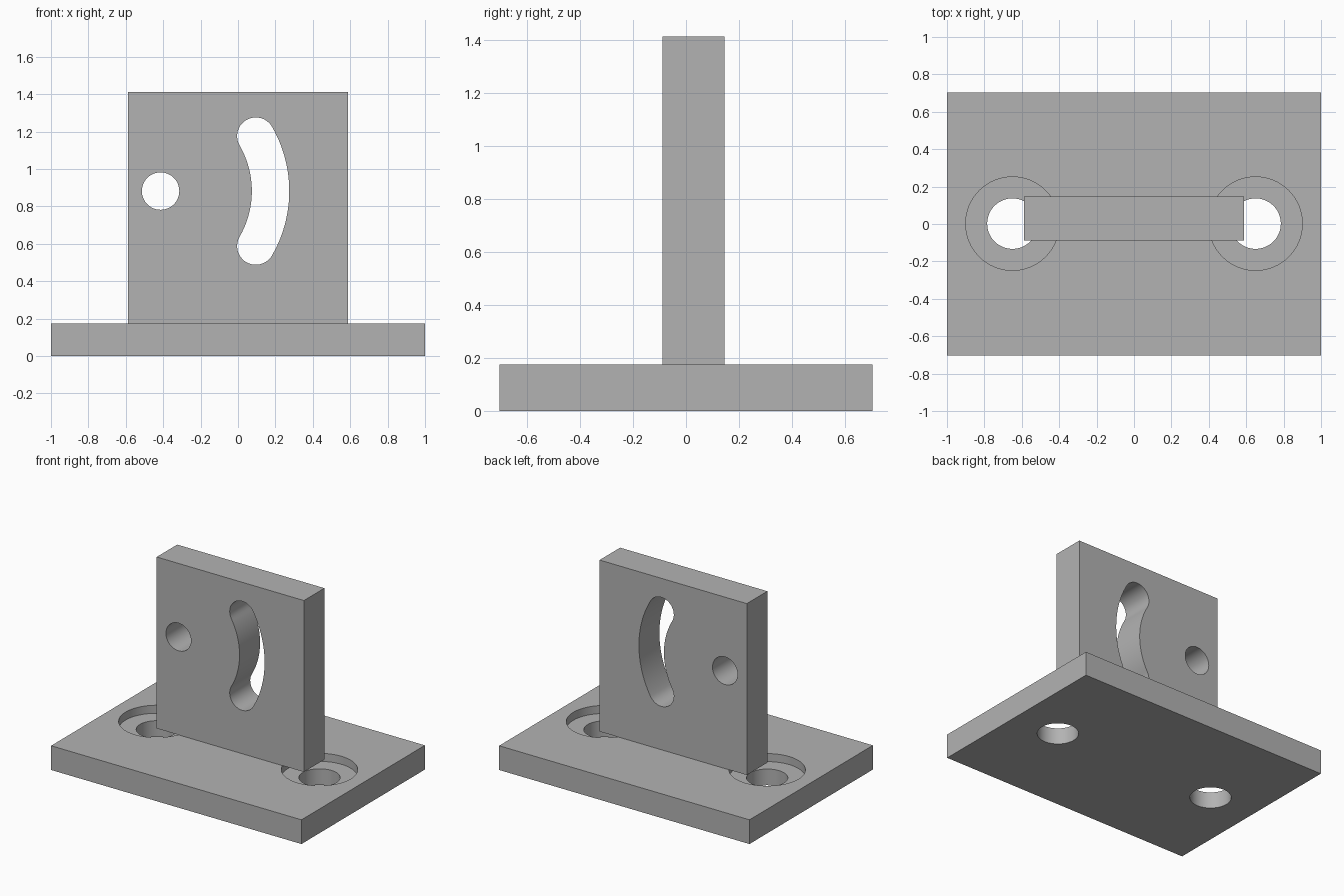
import bpy
import bmesh
from math import cos, sin, pi, radians
from mathutils import Vector

cube = bpy.data.objects.get("Cube")
if cube:
    bpy.data.objects.remove(cube)

# Single grey finish
grey = bpy.data.materials.new("plain grey")
grey.use_nodes = True
colour = (0.45, 0.45, 0.45, 1)
grey.diffuse_color = colour
grey.node_tree.nodes["Principled BSDF"].inputs["Base Color"].default_value = colour


def prism(name, outline, push):
    """Extrude a closed planar outline along a vector."""
    bm = bmesh.new()
    face = bm.faces.new([bm.verts.new(p) for p in outline])
    result = bmesh.ops.extrude_face_region(bm, geom=[face])
    moved = [v for v in result["geom"] if isinstance(v, bmesh.types.BMVert)]
    bmesh.ops.translate(bm, verts=moved, vec=Vector(push))
    bmesh.ops.recalc_face_normals(bm, faces=bm.faces)
    mesh = bpy.data.meshes.new(name)
    bm.to_mesh(mesh)
    bm.free()
    mesh.materials.append(grey)
    obj = bpy.data.objects.new(name, mesh)
    bpy.context.collection.objects.link(obj)
    return obj


def box(name, x, y, z):
    outline = [(x[i], y[j], z[0]) for i, j in ((0, 0), (1, 0), (1, 1), (0, 1))]
    return prism(name, outline, (0, 0, z[1] - z[0]))


def arc(cx, cy, r, start, end, steps):
    angles = [radians(start + (end - start) * i / steps) for i in range(steps + 1)]
    return [(cx + r * cos(a), cy + r * sin(a)) for a in angles]


def cut(target, cutter):
    """Subtract the cutter, then discard it."""
    cutter.hide_render = True
    mod = target.modifiers.new("cut", "BOOLEAN")
    mod.operation = "DIFFERENCE"
    mod.solver = "EXACT"
    mod.object = cutter
    bpy.context.view_layer.objects.active = target
    bpy.ops.object.modifier_apply(modifier=mod.name)
    bpy.data.objects.remove(cutter)


# Base plate with two counterbored bolt holes
TOP = 0.175
base = box("base_plate", (-1, 1), (-0.704, 0.704), (0, TOP))
for side in (-1, 1):
    for radius, floor in ((0.135, -0.1), (0.25, TOP - 0.058)):
        ring = arc(side * 0.65, 0.002, radius, 0, 360, 64)[:-1]
        cut(base, prism("bore_cutter", [(x, y, floor) for x, y in ring], (0, 0, 0.5)))

# Upright plate resting on the base and overhanging the counterbores
upright = box("upright_plate", (-0.588, 0.588), (-0.088, 0.146), (TOP, 1.413))

# Pivot hole and the curved slot swung around it
px, pz = -0.414, 0.882
swing, mid, half = 30, 0.588, 0.1
pivot = arc(px, pz, half, 0, 360, 64)[:-1]
ends = [(px + mid * cos(radians(a)), pz + mid * sin(radians(a))) for a in (swing, -swing)]
slot = (arc(px, pz, mid + half, -swing, swing, 24)
        + arc(*ends[0], half, swing, swing + 180, 20)[1:-1]
        + arc(px, pz, mid - half, swing, -swing, 24)
        + arc(*ends[1], half, 180 - swing, 360 - swing, 20)[1:-1])
for outline in (pivot, slot):
    cut(upright, prism("slot_cutter", [(x, -0.4, z) for x, z in outline], (0, 0.8, 0)))

# Smooth bores with crisp edges
for obj in (base, upright):
    bpy.ops.object.select_all(action="DESELECT")
    obj.select_set(True)
    bpy.context.view_layer.objects.active = obj
    bpy.ops.object.shade_smooth_by_angle(angle=radians(30))
